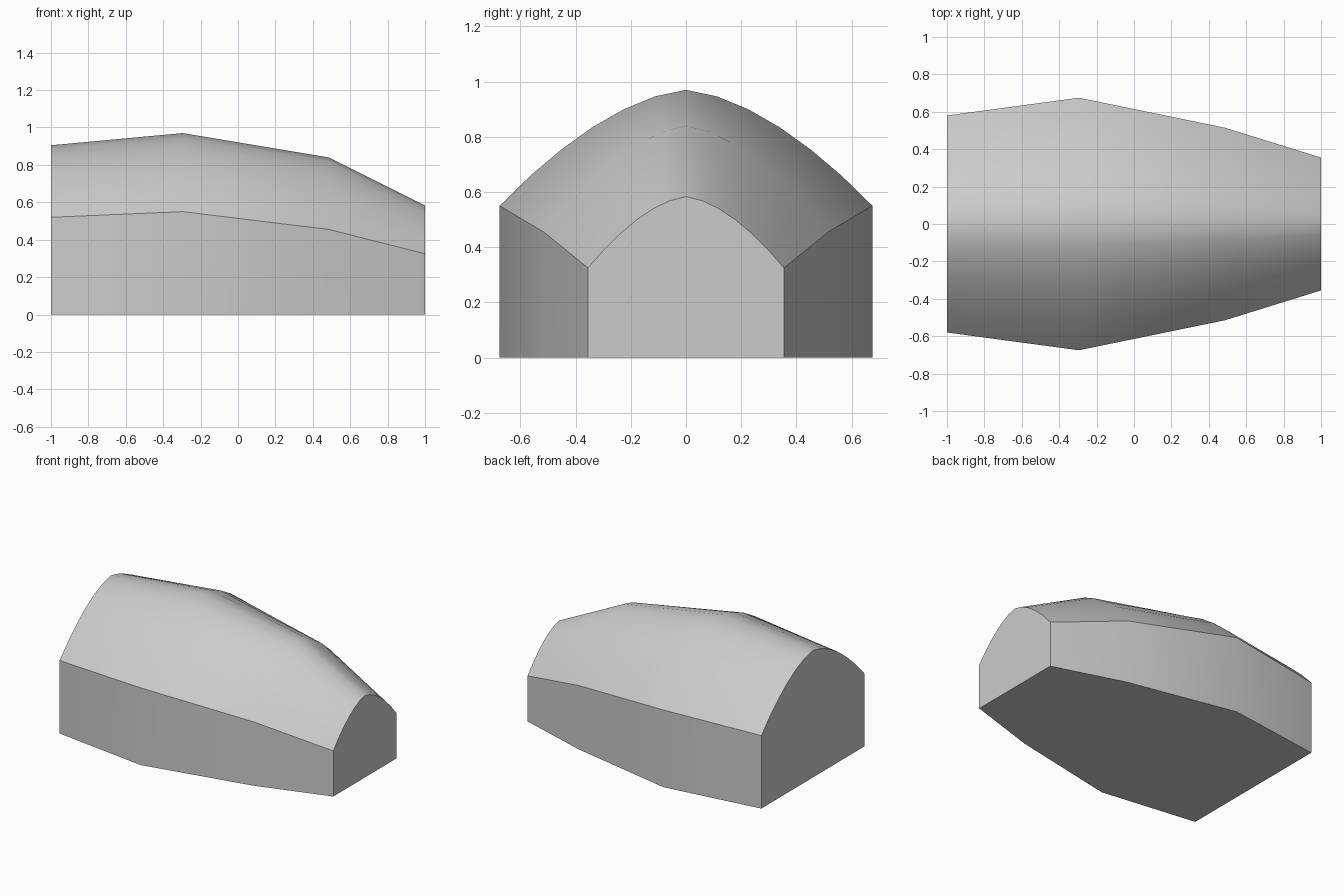
import bpy, bmesh, math

cube = bpy.data.objects.get("Cube")
if cube:
    bpy.data.objects.remove(cube, do_unlink=True)

grey = bpy.data.materials.new("light_grey")
grey.use_nodes = True
colour = (0.6, 0.6, 0.6, 1)
grey.diffuse_color = colour
grey.node_tree.nodes["Principled BSDF"].inputs["Base Color"].default_value = colour

# Cross-section stations: x, half width, eave height, ridge height
stations = [(-1.0, 0.58, 0.52, 0.905), (-0.295, 0.675, 0.55, 0.97),
            (0.485, 0.515, 0.455, 0.84), (1.0, 0.355, 0.325, 0.583)]
# Rise of the arch from eave to ridge, in equal steps across the half width
half_arch = [0, 0.262, 0.488, 0.68, 0.833, 0.943]
arch = half_arch + [1] + half_arch[::-1]


def section(bm, x, half, eave, ridge):
    """One closed ring: upright walls below a pointed arch."""
    last = len(arch) - 1
    points = [(-half, 0)]
    points += [(half * (2 * i / last - 1), eave + (ridge - eave) * rise)
               for i, rise in enumerate(arch)]
    points.append((half, 0))
    return [bm.verts.new((x, y, z)) for y, z in points]


# Loft the rings into a closed shell
bm = bmesh.new()
rings = [section(bm, *s) for s in stations]
count = len(rings[0])
for a, b in zip(rings, rings[1:]):
    for i in range(count):
        j = (i + 1) % count
        bm.faces.new((a[i], a[j], b[j], b[i]))
bm.faces.new(rings[0])
bm.faces.new(rings[-1])
bmesh.ops.recalc_face_normals(bm, faces=bm.faces)

mesh = bpy.data.meshes.new("vaulted_body")
bm.to_mesh(mesh)
bm.free()
mesh.materials.append(grey)
body = bpy.data.objects.new("vaulted_body", mesh)
bpy.context.collection.objects.link(body)

# Smooth roof and walls, crisp eaves and ends
bpy.ops.object.select_all(action='DESELECT')
body.select_set(True)
bpy.context.view_layer.objects.active = body
bpy.ops.object.shade_smooth_by_angle(angle=math.radians(30))
